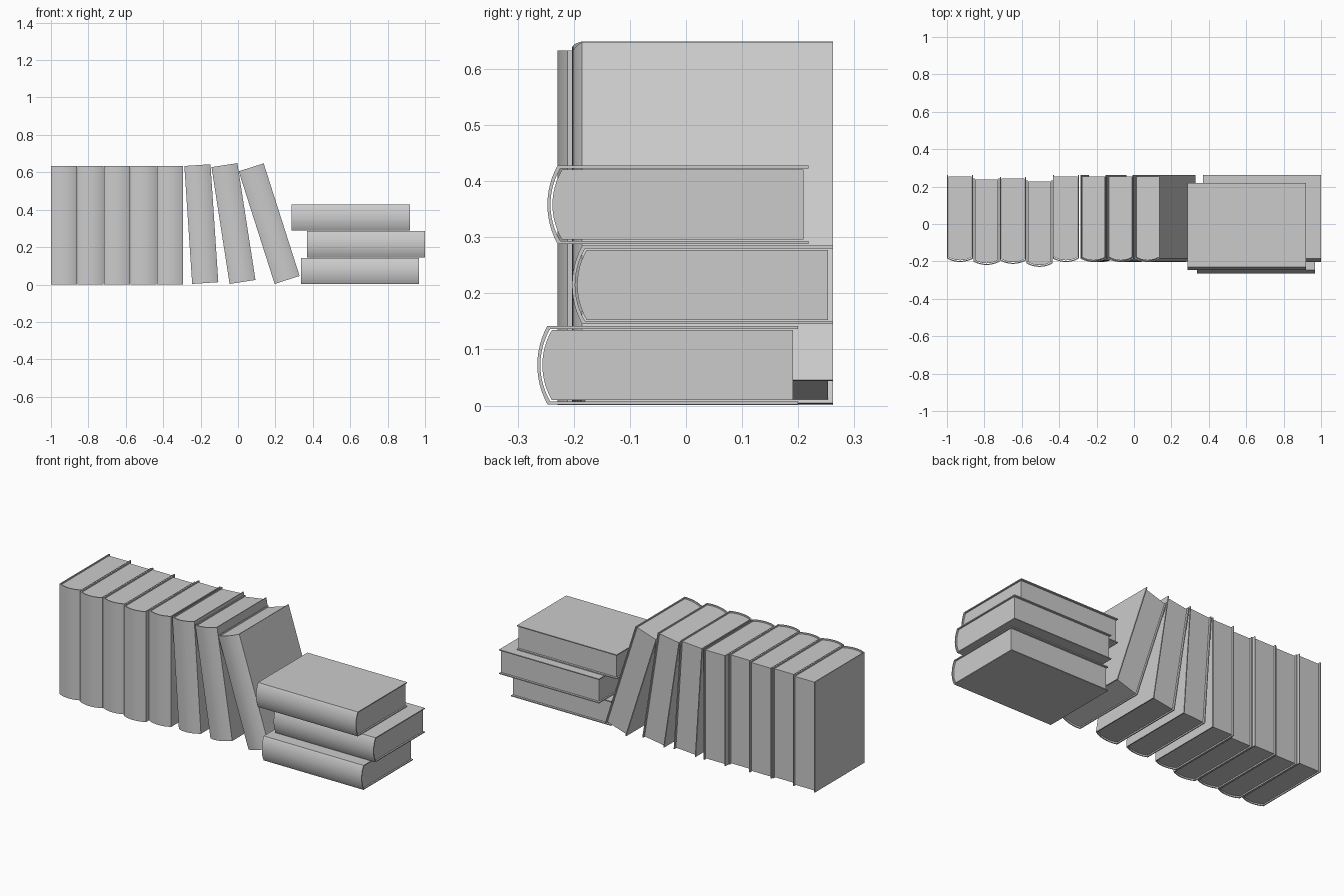
import bpy, bmesh, math
from mathutils import Matrix

if "Cube" in bpy.data.objects:
    bpy.data.objects.remove(bpy.data.objects["Cube"])

T, D, L = 0.14, 0.465, 0.632      # book thickness, depth, length
BULGE, SHELL, GAP = 0.018, 0.0055, 0.003
SEG = 12


def arc(u0, u1, v_edge, bulge):
    """Shallow circular arc from u0 to u1, bulging towards -v."""
    h = (u1 - u0) / 2
    r = (h * h + bulge * bulge) / (2 * bulge)
    a = math.asin(h / r)
    return [(u0 + h + r * math.sin(t), v_edge - bulge + r - r * math.cos(t))
            for t in (-a + 2 * a * i / SEG for i in range(SEG + 1))]


def outline(inset, v_edge, v_end, bulge):
    a = arc(inset, T - inset, v_edge, bulge)
    return [(inset, v_end)] + a + [(T - inset, v_end)]


def add_object(name, bm, matrix):
    bmesh.ops.recalc_face_normals(bm, faces=bm.faces[:])
    me = bpy.data.meshes.new(name)
    bm.to_mesh(me)
    bm.free()
    ob = bpy.data.objects.new(name, me)
    ob.matrix_world = matrix
    bpy.context.collection.objects.link(ob)


def extrude_up(bm, faces, height):
    geo = bmesh.ops.extrude_face_region(bm, geom=faces)["geom"]
    bmesh.ops.translate(bm, vec=(0, 0, height),
                        verts=[g for g in geo if isinstance(g, bmesh.types.BMVert)])


def book(name, x, y, z, angle):
    """Origin is the spine-side corner; angle turns the book about y."""
    m = Matrix.Translation((x, y, z)) @ Matrix.Rotation(math.radians(angle), 4, 'Y')
    # hard cover: a C-shaped strip, rounded at the spine
    bm = bmesh.new()
    outer = [bm.verts.new((u, v, 0)) for u, v in outline(0, BULGE, D, BULGE)]
    inner = [bm.verts.new((u, v, 0))
             for u, v in outline(SHELL, BULGE + 0.005, D, BULGE - 0.0005)]
    faces = [bm.faces.new((outer[i], outer[i + 1], inner[i + 1], inner[i]))
             for i in range(len(outer) - 1)]
    extrude_up(bm, faces, L)
    add_object(name + "_cover", bm, m)
    # page block, set in slightly from the cover edges
    bm = bmesh.new()
    pts = outline(SHELL + 0.002, BULGE + 0.005 + GAP, D - 0.009, BULGE - 0.001)
    inset = 0.006
    face = bm.faces.new([bm.verts.new((u, v, inset)) for u, v in pts])
    extrude_up(bm, [face], L - 2 * inset)
    add_object(name + "_pages", bm, m)


# upright row
for i, y in enumerate((-0.203, -0.219, -0.213, -0.229, -0.203)):
    book(f"upright_book_{i + 1}", -1 + 0.1415 * i, y, 0.001, 0)

# leaning books
for i, (x, a) in enumerate(((-0.245, 3.8), (-0.045, 8.8), (0.196, 17.7))):
    book(f"leaning_book_{i + 1}", x, -0.203, 0.003, -a)

# flat stack
for i, (x, y, top) in enumerate(((0.336, -0.265, 0.142), (0.368, -0.203, 0.285),
                                 (0.287, -0.247, 0.428))):
    book(f"stacked_book_{i + 1}", x, y, top, 90)
